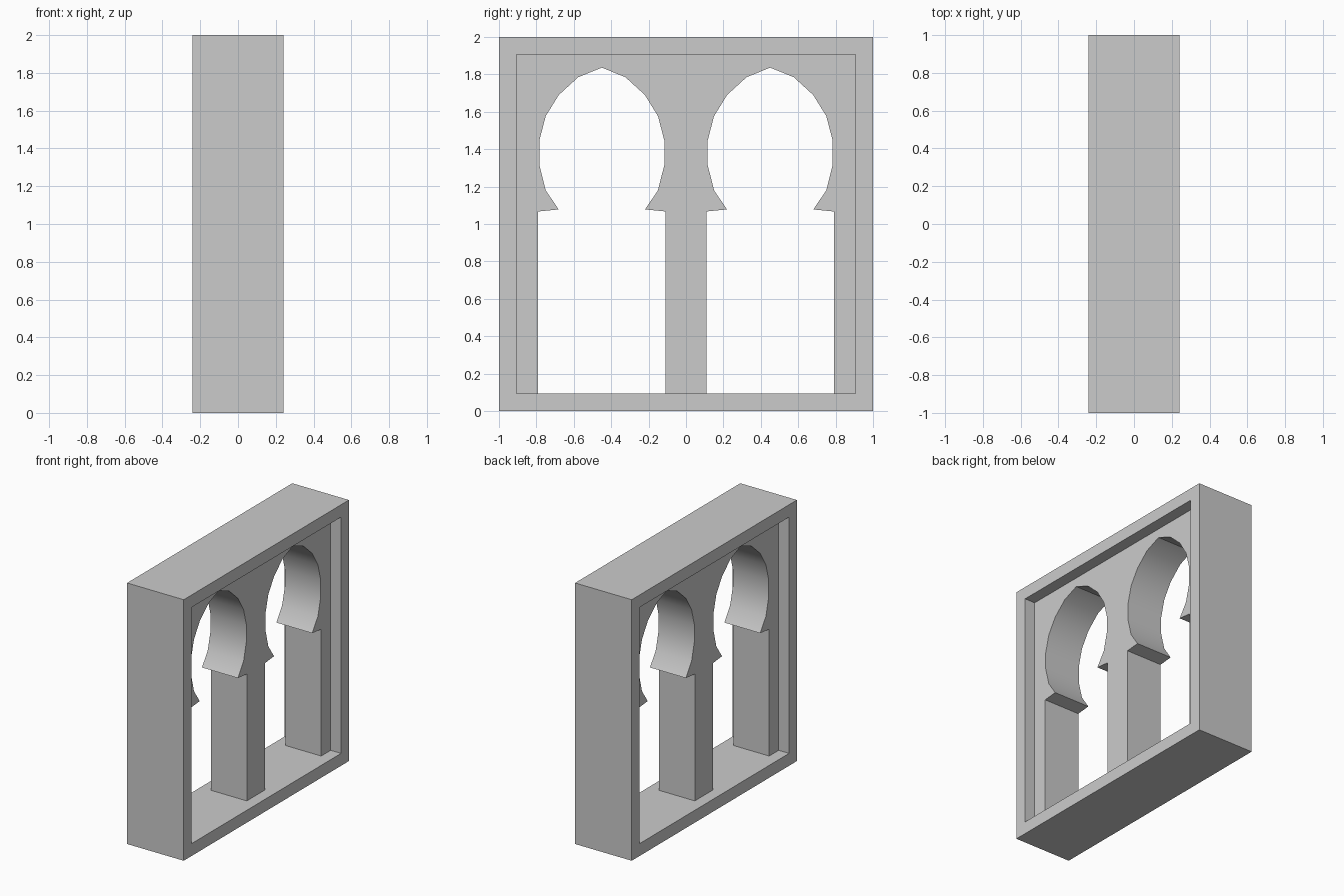
import bpy, bmesh, math

if "Cube" in bpy.data.objects:
    bpy.data.objects.remove(bpy.data.objects["Cube"])

IN, LOW, HIGH = 0.905, 0.095, 1.905      # inner edge of the frame


def finish(name, bm, smooth=False):
    bmesh.ops.recalc_face_normals(bm, faces=bm.faces)
    mesh = bpy.data.meshes.new(name)
    bm.to_mesh(mesh)
    bm.free()
    obj = bpy.data.objects.new(name, mesh)
    bpy.context.collection.objects.link(obj)
    if smooth:
        bpy.ops.object.select_all(action='DESELECT')
        obj.select_set(True)
        bpy.context.view_layer.objects.active = obj
        bpy.ops.object.shade_smooth_by_angle(angle=math.radians(32))
    return obj


def extrude_x(bm, faces, depth):
    new = bmesh.ops.extrude_face_region(bm, geom=faces, use_keep_orig=True)["geom"]
    verts = [g for g in new if isinstance(g, bmesh.types.BMVert)]
    bmesh.ops.translate(bm, verts=verts, vec=(depth, 0, 0))


def rectangle(bm, x, half, low, high):
    return [bm.verts.new((x, y, z)) for y, z in
            ((-half, low), (half, low), (half, high), (-half, high))]


# Outer frame: rectangular ring extruded through its depth
bm = bmesh.new()
outer = rectangle(bm, -0.24, 1.0, 0.0, 2.0)
inner = rectangle(bm, -0.24, IN, LOW, HIGH)
ring = [bm.faces.new((outer[i], outer[(i + 1) % 4], inner[(i + 1) % 4], inner[i]))
        for i in range(4)]
extrude_x(bm, ring, 0.48)
finish("outer_frame", bm)

# Half outline of one horseshoe opening (offset from its centre, height)
half_arch = [(0.34, LOW), (0.34, 1.067), (0.231, 1.078), (0.30, 1.18),
             (0.334, 1.315), (0.334, 1.447), (0.30, 1.577), (0.23, 1.69),
             (0.126, 1.785)]


def opening(centre):
    right = [(centre + y, z) for y, z in half_arch]
    left = [(centre - y, z) for y, z in reversed(half_arch)]
    return right + [(centre, 1.836)] + left


# Recessed arcade panel: two openings separated by the central pier
bm = bmesh.new()
outline = [(-IN, LOW), (-IN, HIGH), (IN, HIGH), (IN, LOW)]
outline += opening(0.45) + opening(-0.45)
panel = bm.faces.new([bm.verts.new((-0.152, y, z)) for y, z in outline])
extrude_x(bm, [panel], 0.304)
finish("arcade_panel", bm, smooth=True)
